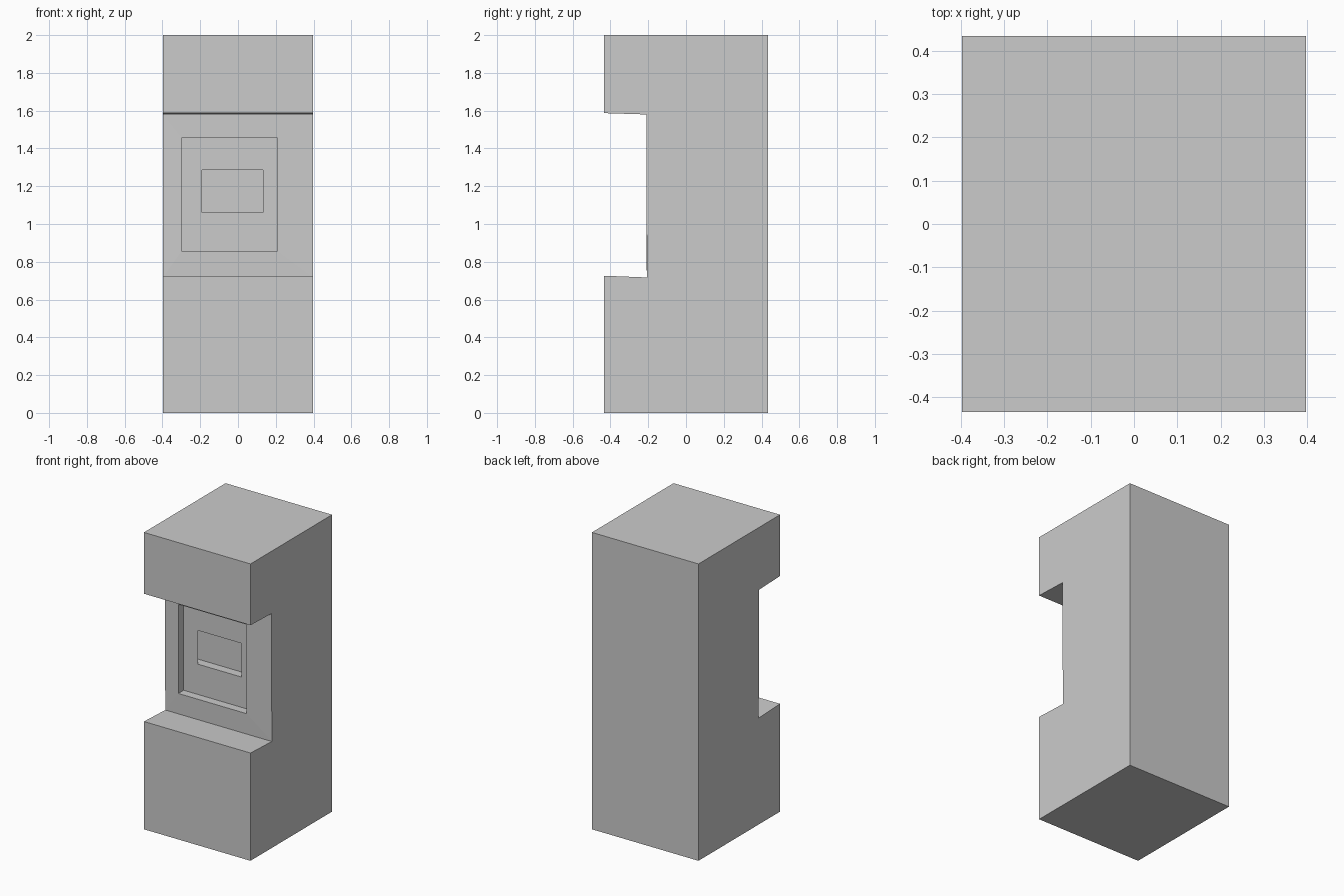
import bpy, bmesh

if "Cube" in bpy.data.objects:
    bpy.data.objects.remove(bpy.data.objects["Cube"])

HALF_X, HALF_Y, HEIGHT = 0.397, 0.434, 2.0
bm = bmesh.new()

# Side profile (y, z): a tall block with a notch across the front
profile = [(-HALF_Y, 0), (HALF_Y, 0), (HALF_Y, HEIGHT), (-HALF_Y, HEIGHT),
           (-HALF_Y, 1.587), (-0.21, 1.58), (-0.207, 0.717), (-HALF_Y, 0.726)]
left, right = ([bm.verts.new((x, y, z)) for y, z in profile]
               for x in (-HALF_X, HALF_X))
bm.faces.new(left)
bm.faces.new(right[::-1])
WALL = 5  # profile segment that is the back wall of the notch
for i in range(len(profile)):
    j = (i + 1) % len(profile)
    if i != WALL:
        bm.faces.new((left[i], left[j], right[j], right[i]))


def ring(x0, x1, z0, z1, y):
    """Rectangle of vertices facing the front."""
    return [bm.verts.new((x, y, z)) for x, z in ((x0, z0), (x1, z0), (x1, z1), (x0, z1))]


# Stepped recess in the wall: outer frame, then a smaller slot undercut at its sides
rings = [[left[6], right[6], right[5], left[5]],
         ring(-0.298, 0.21, 0.856, 1.456, -0.21),
         ring(-0.298, 0.21, 0.856, 1.456, -0.153),
         ring(-0.19, 0.132, 1.06, 1.287, -0.153),
         ring(-0.235, 0.177, 1.06, 1.287, -0.093)]
for a, b in zip(rings, rings[1:]):
    for i in range(4):
        j = (i + 1) % 4
        bm.faces.new((a[i], a[j], b[j], b[i]))
bm.faces.new(rings[-1])

bmesh.ops.recalc_face_normals(bm, faces=bm.faces[:])
mesh = bpy.data.meshes.new("cabinet_body")
bm.to_mesh(mesh)
bm.free()
bpy.context.collection.objects.link(bpy.data.objects.new("cabinet_body", mesh))
